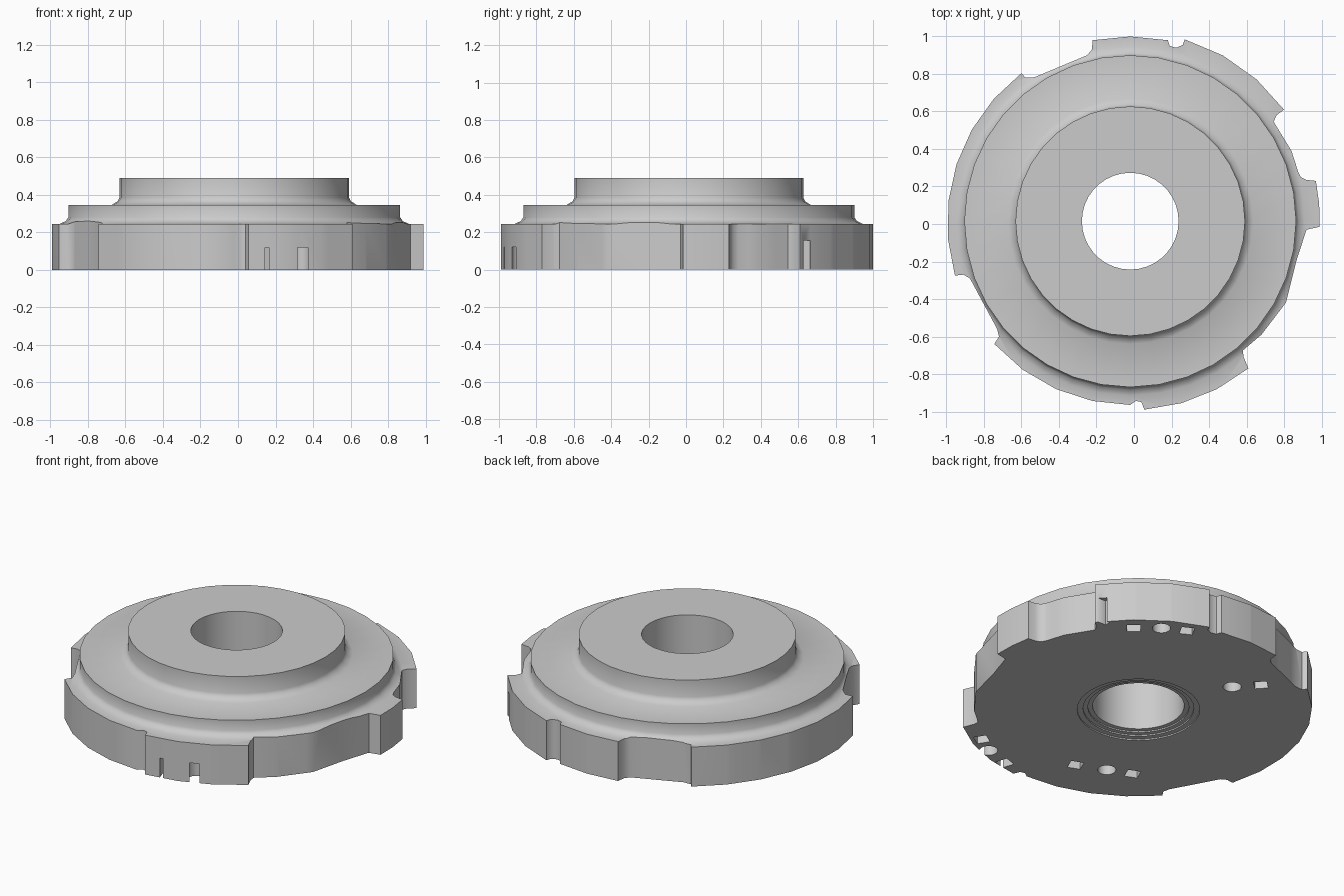
import bpy, bmesh, math

if "Cube" in bpy.data.objects:
    bpy.data.objects.remove(bpy.data.objects["Cube"])

CX, CY = -0.02, 0.015  # axis of the turned body


def finish(name, bm):
    bmesh.ops.recalc_face_normals(bm, faces=bm.faces)
    me = bpy.data.meshes.new(name)
    bm.to_mesh(me)
    bm.free()
    ob = bpy.data.objects.new(name, me)
    bpy.context.collection.objects.link(ob)
    return ob


def prism(name, pts, z0, z1):
    bm = bmesh.new()
    lo = [bm.verts.new((x, y, z0)) for x, y in pts]
    hi = [bm.verts.new((x, y, z1)) for x, y in pts]
    bm.faces.new(lo)
    bm.faces.new(hi)
    n = len(pts)
    for i in range(n):
        j = (i + 1) % n
        bm.faces.new((lo[i], lo[j], hi[j], hi[i]))
    return finish(name, bm)


def lathe(name, profile, n):
    bm = bmesh.new()
    rings = []
    for k in range(n):
        a = 2 * math.pi * k / n
        rings.append([bm.verts.new((CX + r * math.cos(a), CY + r * math.sin(a), z)) for r, z in profile])
    m = len(profile)
    for k in range(n):
        a, b = rings[k], rings[(k + 1) % n]
        for i in range(m):
            j = (i + 1) % m
            bm.faces.new((a[i], b[i], b[j], a[j]))
    return finish(name, bm)


def arc(p, q):
    # clockwise rim from p to q, radius blended
    a0, a1 = math.atan2(p[1], p[0]), math.atan2(q[1], q[0])
    if a1 > a0:
        a1 -= 2 * math.pi
    r0, r1 = math.hypot(*p), math.hypot(*q)
    n = max(2, round((a0 - a1) / math.radians(11)))
    out = []
    for i in range(n + 1):
        t = i / n
        a, r = a0 + (a1 - a0) * t, r0 + (r1 - r0) * t
        out.append((r * math.cos(a), r * math.sin(a)))
    return out


def boolean(ob, tool, op):
    mod = ob.modifiers.new(op, 'BOOLEAN')
    mod.operation = op
    mod.solver = 'EXACT'
    mod.object = tool
    bpy.ops.object.select_all(action='DESELECT')
    bpy.context.view_layer.objects.active = ob
    ob.select_set(True)
    bpy.ops.object.modifier_apply(modifier=mod.name)
    bpy.data.objects.remove(tool)


# Turned body: stepped hub with fillets, bore, and shallow rings underneath
body = lathe("stepped_flange", [
    (.258, .49), (.612, .49), (.612, .385), (.622, .365), (.655, .345),
    (.885, .345), (.885, .28), (.898, .26), (.93, .245), (1.1, .245), (1.1, 0),
    (.345, 0), (.345, .008), (.312, .008), (.312, .016), (.285, .016), (.285, .024), (.258, .024)], 36)

# Rim outline: each raised tooth (start, end) followed by its recess
teeth = [
    ((-.22, .98), (.18, .98), [(.19, .95), (.225, .94), (.26, .955)]),
    ((.27, .985), (.80, .61), [(.76, .58), (.745, .545), (.84, .39), (.875, .28), (.89, .25), (.92, .235)]),
    ((.97, .23), (.99, -.015), [(.92, -.03), (.865, -.2), (.81, -.42), (.68, -.59), (.58, -.675), (.585, -.71)]),
    ((.61, -.77), (.055, -.99), [(.04, -.95), (.01, -.943)]),
    ((-.02, -.965), (-.745, -.64), [(-.72, -.6), (-.73, -.56), (-.8, -.43), (-.875, -.29), (-.91, -.27)]),
    ((-.955, -.275), (-.6, .805), [(-.58, .78), (-.53, .783), (-.37, .85), (-.25, .90), (-.225, .93)]),
]
outline = []
for start, end, recess in teeth:
    outline += arc(start, end) + recess
boolean(body, prism("rim_cutter", outline, -.1, .7), 'INTERSECT')


# Blind holes in the underside: round ones, flanked by square ones
def blind_hole(x, y, r, sides, angle, depth):
    pts = [(x + r * math.cos(angle + 2 * math.pi * k / sides),
            y + r * math.sin(angle + 2 * math.pi * k / sides)) for k in range(sides)]
    boolean(body, prism("hole_cutter", pts, -.05, depth), 'DIFFERENCE')


groups = [
    ((.47, .80), [(.59, .70), (.34, .87)]),
    ((-.26, .55), [(-.37, .67)]),
    ((.33, -.88), [(.44, -.81), (.17, -.93)]),
    ((-.32, -.62), [(-.15, -.69), (-.46, -.56)]),
]
for (x, y), squares in groups:
    blind_hole(x, y, .052, 16, 0, .12)
    for sx, sy in squares:
        blind_hole(sx, sy, .053, 4, math.atan2(sy - y, sx - x) + math.pi / 4, .12)

# Short slot in the side of one tooth
boolean(body, prism("slot_cutter", [(.735, .627), (.9, .627), (.9, .662), (.735, .662)], -.05, .155), 'DIFFERENCE')

bpy.ops.object.shade_smooth_by_angle(angle=math.radians(50))
